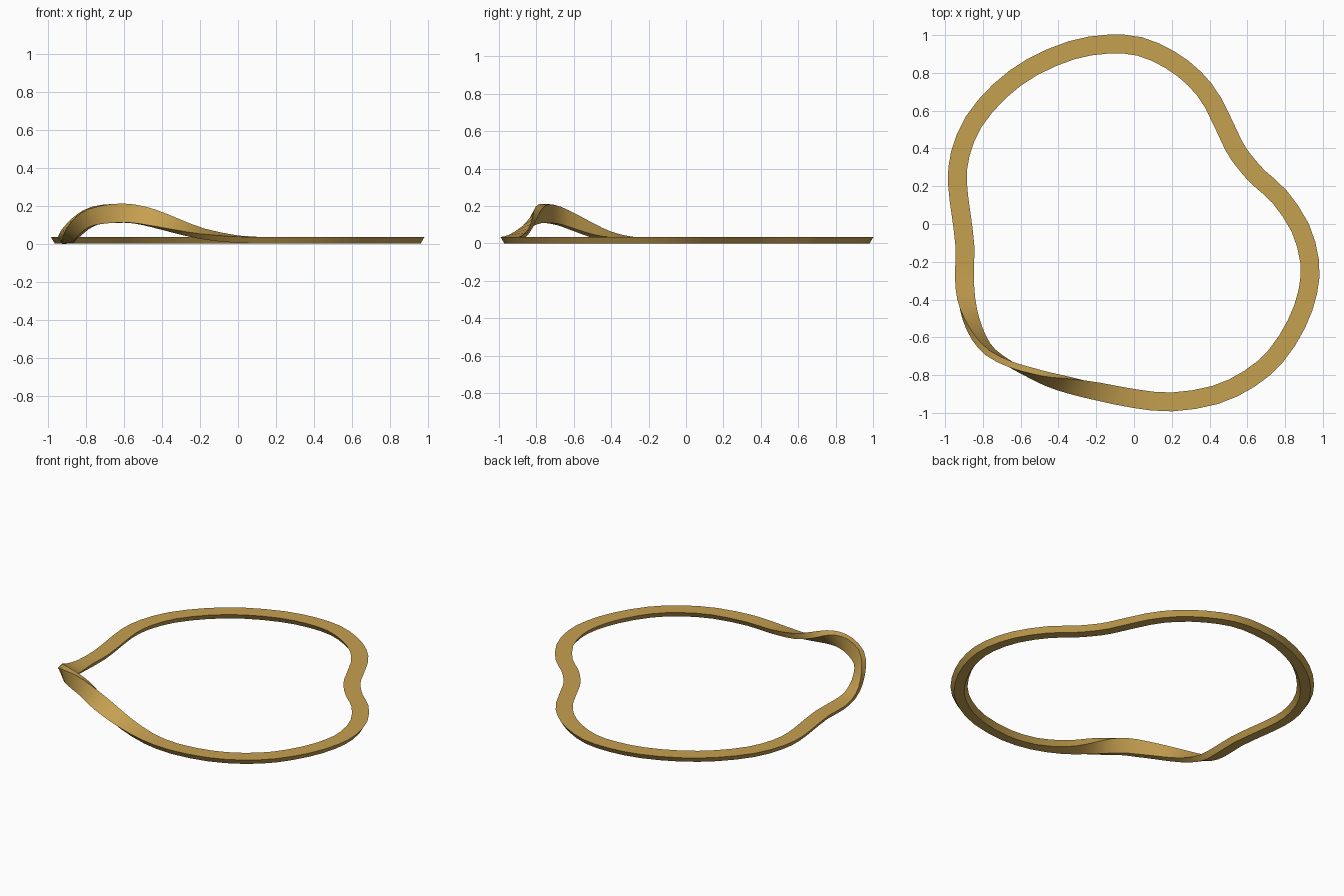
import bpy
import bmesh
from math import cos, sin, radians
from mathutils import Vector

if "Cube" in bpy.data.objects:
    bpy.data.objects.remove(bpy.data.objects["Cube"], do_unlink=True)

HALF_WIDTH, HALF_THICK, INSET = 0.05, 0.017, 0.02
STEPS = 2  # rings per control span

# Flat run of the centreline, counter-clockwise from the front
flat_run = [
    (0.20, -0.942), (0.43, -0.905), (0.61, -0.82), (0.75, -0.70), (0.86, -0.53),
    (0.92, -0.36), (0.93, -0.20), (0.88, -0.02), (0.77, 0.145), (0.66, 0.245),
    (0.585, 0.33), (0.525, 0.42), (0.42, 0.64), (0.32, 0.77), (0.19, 0.87),
    (0.03, 0.94), (-0.14, 0.952), (-0.33, 0.92), (-0.54, 0.83), (-0.71, 0.705),
    (-0.85, 0.54), (-0.92, 0.37), (-0.935, 0.22), (-0.915, 0.05), (-0.895, -0.12),
    (-0.898, -0.28),
]
# Raised half twist: x, y, height, roll in degrees
twist_run = [
    (-0.893, -0.40, 0.032, 18), (-0.87, -0.50, 0.065, 40), (-0.825, -0.60, 0.11, 60),
    (-0.76, -0.68, 0.145, 76), (-0.65, -0.745, 0.16, 90), (-0.55, -0.785, 0.155, 104),
    (-0.45, -0.82, 0.13, 122), (-0.33, -0.85, 0.09, 145), (-0.19, -0.882, 0.05, 164),
    (0.0, -0.923, 0.023, 177),
]
controls = [Vector((x, y, 0.018, 0)) for x, y in flat_run]
controls += [Vector(p) for p in twist_run]
count = len(controls)


def control(i):
    """Control point on the closed path; each lap adds half a turn of roll."""
    lap, k = divmod(i, count)
    return controls[k] + Vector((0, 0, 0, 180 * lap))


def spline(i, t):
    """Catmull-Rom value and slope on span i."""
    a, b, c, d = (control(i + k) for k in (-1, 0, 1, 2))
    m, n = (c - a) / 2, (d - b) / 2
    q, r = 3 * (c - b) - 2 * m - n, 2 * (b - c) + m + n
    return b + t * (m + t * (q + t * r)), m + t * (2 * q + 3 * t * r)


# Sweep a thin section along the path, lower edges drawn slightly in
bm = bmesh.new()
rings = []
for i in range(count):
    for s in range(STEPS):
        point, slope = spline(i, s / STEPS)
        tangent = slope.to_3d().normalized()
        outward = Vector((tangent.y, -tangent.x, 0)).normalized()
        up = outward.cross(tangent)
        roll = radians(point.w)
        across = outward * cos(roll) + up * sin(roll)
        normal = up * cos(roll) - outward * sin(roll)
        ring = []
        for u, v in ((1, 1), (-1, 1), (-1, -1), (1, -1)):
            width = HALF_WIDTH - INSET * max(0, -v * cos(roll))
            ring.append(bm.verts.new(
                point.to_3d() + across * u * width + normal * v * HALF_THICK))
        rings.append(ring)

# Join the rings; the last meets the first turned over
for k, ring in enumerate(rings):
    following = rings[(k + 1) % len(rings)]
    shift = 2 if k + 1 == len(rings) else 0
    for j in range(4):
        bm.faces.new((ring[j], ring[(j + 1) % 4],
                      following[(j + 1 + shift) % 4], following[(j + shift) % 4]))
bmesh.ops.recalc_face_normals(bm, faces=bm.faces)

mesh = bpy.data.meshes.new("twisted_band")
bm.to_mesh(mesh)
bm.free()
band = bpy.data.objects.new("twisted_band", mesh)
bpy.context.collection.objects.link(band)

# Single gold colour
gold = bpy.data.materials.new("warm_gold")
gold.use_nodes = True
colour = (0.56, 0.35, 0.08, 1)
gold.diffuse_color = colour
gold.node_tree.nodes["Principled BSDF"].inputs["Base Color"].default_value = colour
mesh.materials.append(gold)

bpy.ops.object.select_all(action="DESELECT")
band.select_set(True)
bpy.context.view_layer.objects.active = band
bpy.ops.object.shade_smooth_by_angle(angle=radians(30))
